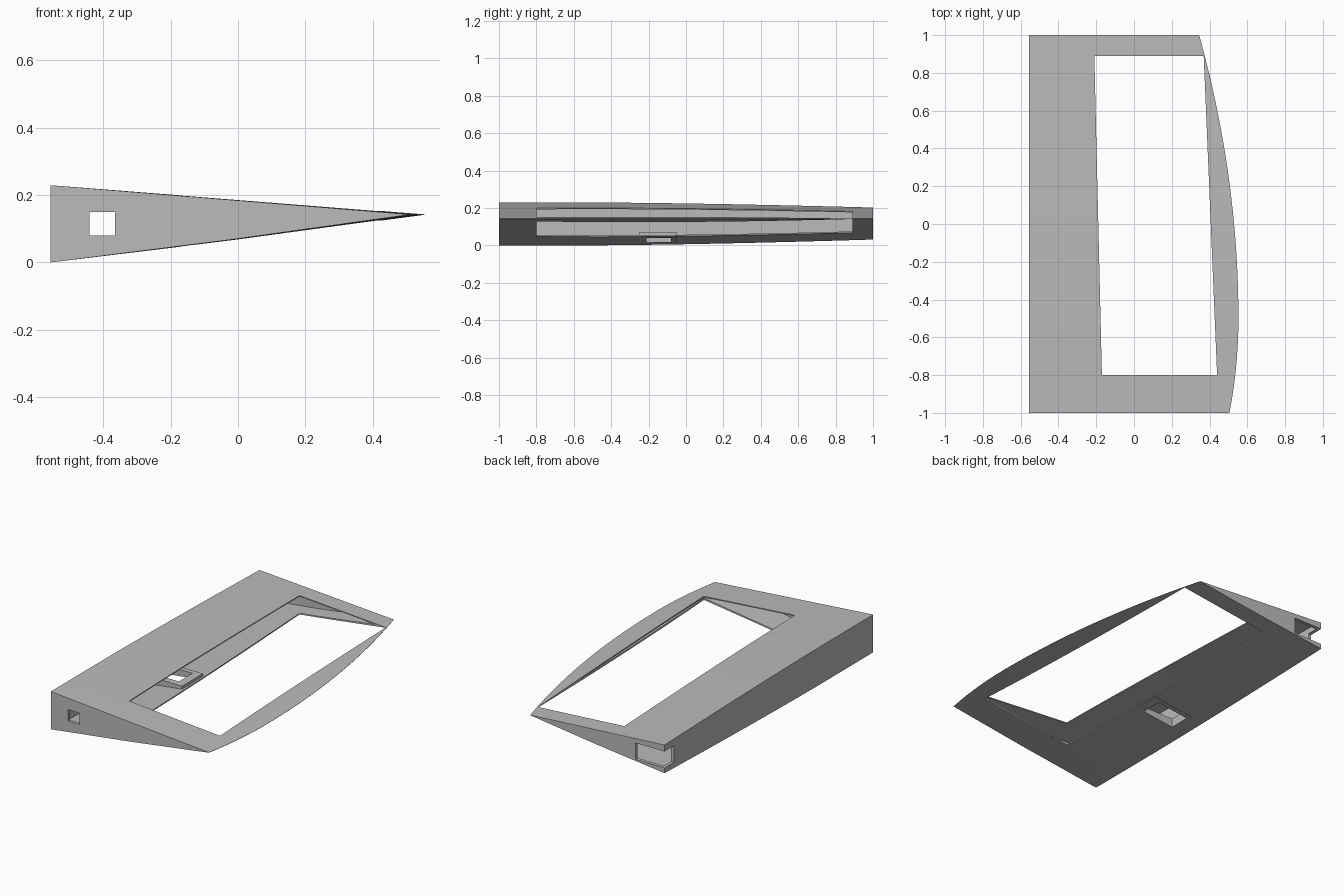
import bpy, bmesh, math

if "Cube" in bpy.data.objects:
    bpy.data.objects.remove(bpy.data.objects["Cube"], do_unlink=True)

grey = bpy.data.materials.new("plain_grey")
grey.use_nodes = True
COLOUR = (0.5, 0.5, 0.5, 1)
grey.diffuse_color = COLOUR
grey.node_tree.nodes["Principled BSDF"].inputs["Base Color"].default_value = COLOUR

SPINE, TIP_Z = -0.556, 0.142


def tip_x(y):
    """Curved thin edge in plan."""
    return 0.553 - (0.0924 if y > -0.5 else 0.19) * (y + 0.5) ** 2


def heights(y):
    """Bottom and top of the thick edge."""
    t = max(0, (y + 0.5) / 1.5) ** 1.5
    return 0.031 * t, 0.229 - 0.027 * t


def section(y, wall=0, skin=0, tip_gap=0):
    """Wedge section; the gaps give the smaller inner hollow."""
    low, high = heights(y)
    x0, x1 = SPINE + wall, tip_x(y) - tip_gap
    slope = wall / (tip_x(y) - SPINE)
    low += skin + (TIP_Z - low) * slope
    high -= skin + (high - TIP_Z) * slope
    middle = (x0 + x1) / 2
    return [(x0, y, low), (middle, y, (low + TIP_Z) / 2 - 0.004),
            (x1, y, TIP_Z - 0.0007), (x1, y, TIP_Z + 0.0007), (x0, y, high)]


def loft(name, rings):
    """Closed solid through a row of matching rings."""
    bm = bmesh.new()
    rows = [[bm.verts.new(p) for p in ring] for ring in rings]
    count = len(rows[0])
    for a, b in zip(rows, rows[1:]):
        for i in range(count):
            j = (i + 1) % count
            bm.faces.new((a[i], a[j], b[j], b[i]))
    bm.faces.new(rows[0][::-1])
    bm.faces.new(rows[-1])
    bmesh.ops.recalc_face_normals(bm, faces=bm.faces)
    mesh = bpy.data.meshes.new(name)
    bm.to_mesh(mesh)
    bm.free()
    mesh.materials.append(grey)
    obj = bpy.data.objects.new(name, mesh)
    bpy.context.scene.collection.objects.link(obj)
    return obj


def box(name, x0, x1, y0, y1, z0, z1):
    plan = [(x0, y0), (x1, y0), (x1, y1), (x0, y1)]
    return loft(name, [[(x, y, z) for x, y in plan] for z in (z0, z1)])


def cut(obj, cutters):
    """Subtract the cutters, then remove them."""
    for cutter in cutters:
        mod = obj.modifiers.new("cut", 'BOOLEAN')
        mod.operation, mod.solver, mod.object = 'DIFFERENCE', 'EXACT', cutter
    graph = bpy.context.evaluated_depsgraph_get()
    obj.data = bpy.data.meshes.new_from_object(obj.evaluated_get(graph))
    obj.modifiers.clear()
    for cutter in cutters:
        bpy.data.objects.remove(cutter, do_unlink=True)


def stations(start, end, count=28):
    return [start + (end - start) * i / count for i in range(count + 1)]


# Hollow tapered shell
shell = loft("wedge_shell", [section(y) for y in stations(-1, 1)])
hollow = loft("hollow", [section(y, 0.02, 0.006, 0.08) for y in stations(-0.98, 0.98)])

# Large window through both skins
plan = [(-0.17, -0.8), (0.44, -0.8), (0.369, 0.89), (-0.21, 0.89)]
window = loft("window", [[(x, y, z) for x, y in plan] for z in (-0.2, 0.5)])

# Square hole in the front end, corner slot at the back, opening underneath
square_hole = box("square_hole", -0.44, -0.365, -1.1, -0.9, 0.08, 0.15)
corner_slot = box("corner_slot", -0.7, -0.36, 0.91, 1.1, 0.063, 0.162)
opening = (-0.46, -0.25, -0.21, -0.08)
bottom_hole = box("bottom_hole", *opening, -0.1, 0.1)
cut(shell, [hollow, window, square_hole, corner_slot, bottom_hole])

# Raised rim around the opening, standing on the sloping floor
rim_side = [(-0.485, 0.0125), (-0.2, 0.045), (-0.2, 0.07), (-0.485, 0.07)]
rim = loft("opening_rim", [[(x, y, z) for x, z in rim_side] for y in (-0.25, -0.05)])
cut(rim, [box("rim_hole", *opening, -0.1, 0.2)])

for obj in (shell, rim):
    bpy.ops.object.select_all(action='DESELECT')
    obj.select_set(True)
    bpy.context.view_layer.objects.active = obj
    bpy.ops.object.shade_smooth_by_angle(angle=math.radians(8))
